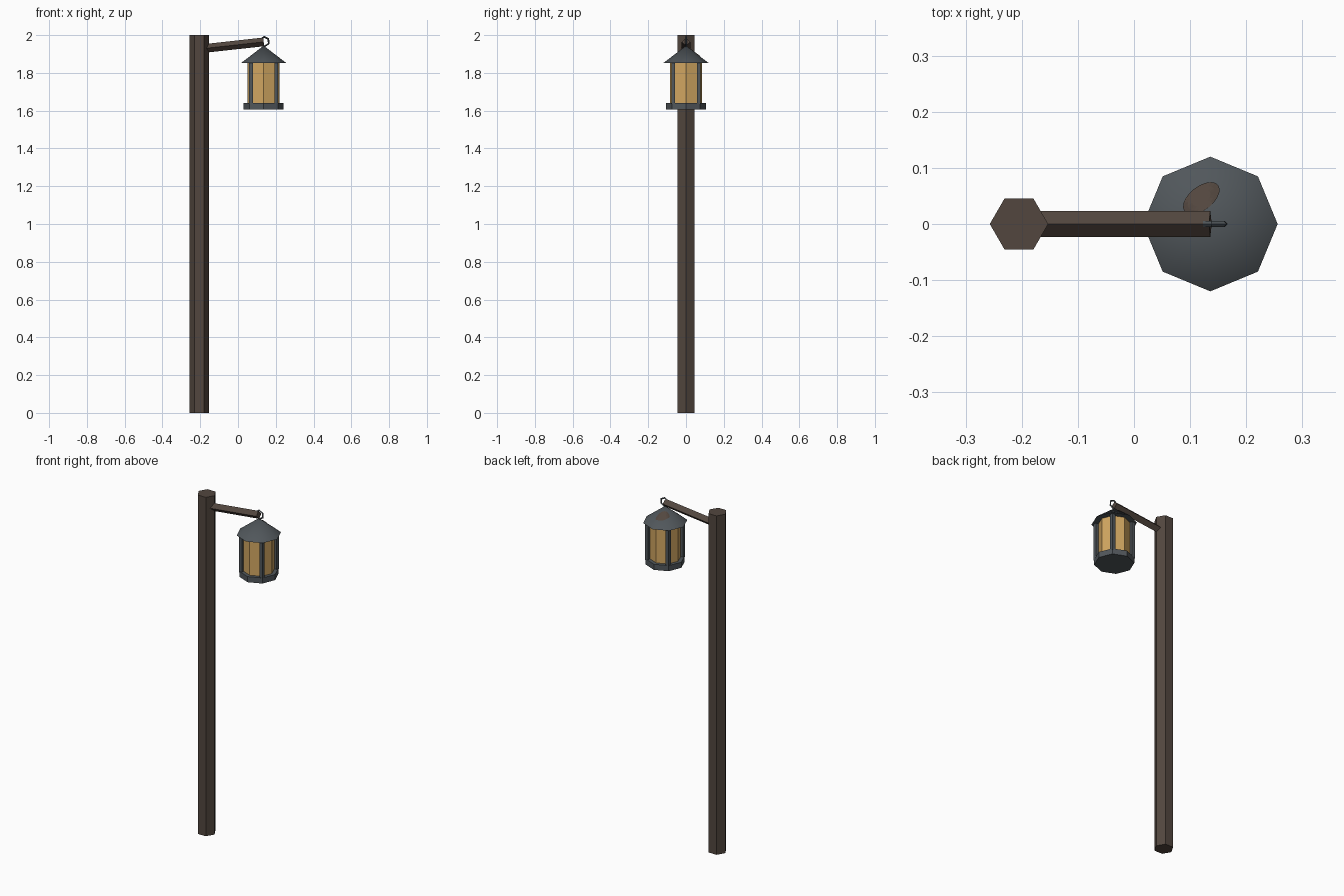
import bpy, math
from mathutils import Vector

cube = bpy.data.objects.get("Cube")
if cube:
    bpy.data.objects.remove(cube, do_unlink=True)


def material(name, rgb):
    m = bpy.data.materials.new(name)
    m.use_nodes = True
    m.diffuse_color = (*rgb, 1)
    m.node_tree.nodes["Principled BSDF"].inputs["Base Color"].default_value = (*rgb, 1)
    return m


WOOD = material("dark wood", (0.085, 0.062, 0.049))
METAL = material("grey iron", (0.082, 0.095, 0.105))
GLASS = material("amber glass", (0.64, 0.385, 0.12))

LAMP_X = 0.136
EAVE_Z, APEX_Z, ROOF_R = 1.852, 1.944, 0.12


def finish(name, mat):
    ob = bpy.context.object
    ob.name = name
    ob.data.materials.append(mat)
    return ob


def prism(name, mat, sides, radius, start, end, tip=None, turn=0):
    """Prism or cone between two points, with a corner on the x axis when upright."""
    start, end = Vector(start), Vector(end)
    axis = end - start
    bpy.ops.mesh.primitive_cone_add(
        vertices=sides, radius1=radius, radius2=radius if tip is None else tip,
        depth=axis.length, location=(start + end) / 2)
    ob = finish(name, mat)
    for v in ob.data.vertices:
        # primitive starts on the y axis; turn it so a corner meets x
        x, y = v.co.x, v.co.y
        a = turn + math.pi / 2
        v.co.x = x * math.cos(a) - y * math.sin(a)
        v.co.y = x * math.sin(a) + y * math.cos(a)
    ob.rotation_euler = (0, math.atan2(axis.x, axis.z), 0)
    return ob


# Post and the slanted arm (square bar standing on its edge)
prism("post", WOOD, 6, 0.052, (-0.205, 0, 0), (-0.205, 0, 2))
prism("arm", WOOD, 4, 0.023, (-0.2, 0, 1.927), (LAMP_X, 0, 1.964))

# Hanging ring
bpy.ops.mesh.primitive_torus_add(
    major_segments=6, minor_segments=4, major_radius=0.025, minor_radius=0.005,
    location=(LAMP_X + 0.004, 0, 1.966),
    rotation=(math.pi / 2, math.radians(26), 0))
finish("hanging_ring", METAL)

# Lantern body
prism("lantern_base", METAL, 8, 0.106, (LAMP_X, 0, 1.607), (LAMP_X, 0, 1.64))
prism("lantern_glass", GLASS, 8, 0.085, (LAMP_X, 0, 1.635), (LAMP_X, 0, 1.856))
for sx in (-1, 1):
    for sy in (-1, 1):
        bpy.ops.mesh.primitive_cube_add(
            size=1, location=(LAMP_X + sx * 0.067, sy * 0.067, 1.747))
        bar = finish("lantern_bar", METAL)
        bar.scale = (0.02, 0.02, 0.225)

# Roof
roof = prism("lantern_roof", METAL, 8, ROOF_R,
             (LAMP_X, 0, EAVE_Z), (LAMP_X, 0, APEX_Z), tip=0)
bpy.ops.object.shade_smooth_by_angle(angle=math.radians(40))


# Brown stain lying on the back of the roof
def roof_height(x, y):
    a = math.atan2(y, x)
    mid = (math.floor(a / (math.pi / 4)) + 0.5) * math.pi / 4
    d = x * math.cos(mid) + y * math.sin(mid)
    return APEX_Z - (APEX_Z - EAVE_Z) * d / (ROOF_R * math.cos(math.pi / 8))


def stain_point(t, size):
    u, v = 0.038 * size * math.cos(t), 0.021 * size * math.sin(t)
    tilt = math.radians(38)
    x = -0.016 + u * math.cos(tilt) - v * math.sin(tilt)
    y = 0.046 + u * math.sin(tilt) + v * math.cos(tilt)
    return (LAMP_X + x, y, roof_height(x, y) + 0.003)


N, RINGS = 20, 4
verts = [stain_point(0, 0)]
faces = [(0, 1 + i, 1 + (i + 1) % N) for i in range(N)]
for r in range(RINGS):
    verts += [stain_point(math.tau * i / N, (r + 1) / RINGS) for i in range(N)]
    if r:
        a, b = 1 + (r - 1) * N, 1 + r * N
        faces += [(a + i, b + i, b + (i + 1) % N, a + (i + 1) % N) for i in range(N)]
mesh = bpy.data.meshes.new("roof_stain")
mesh.from_pydata(verts, [], faces)
mesh.materials.append(WOOD)
bpy.context.collection.objects.link(bpy.data.objects.new("roof_stain", mesh))
